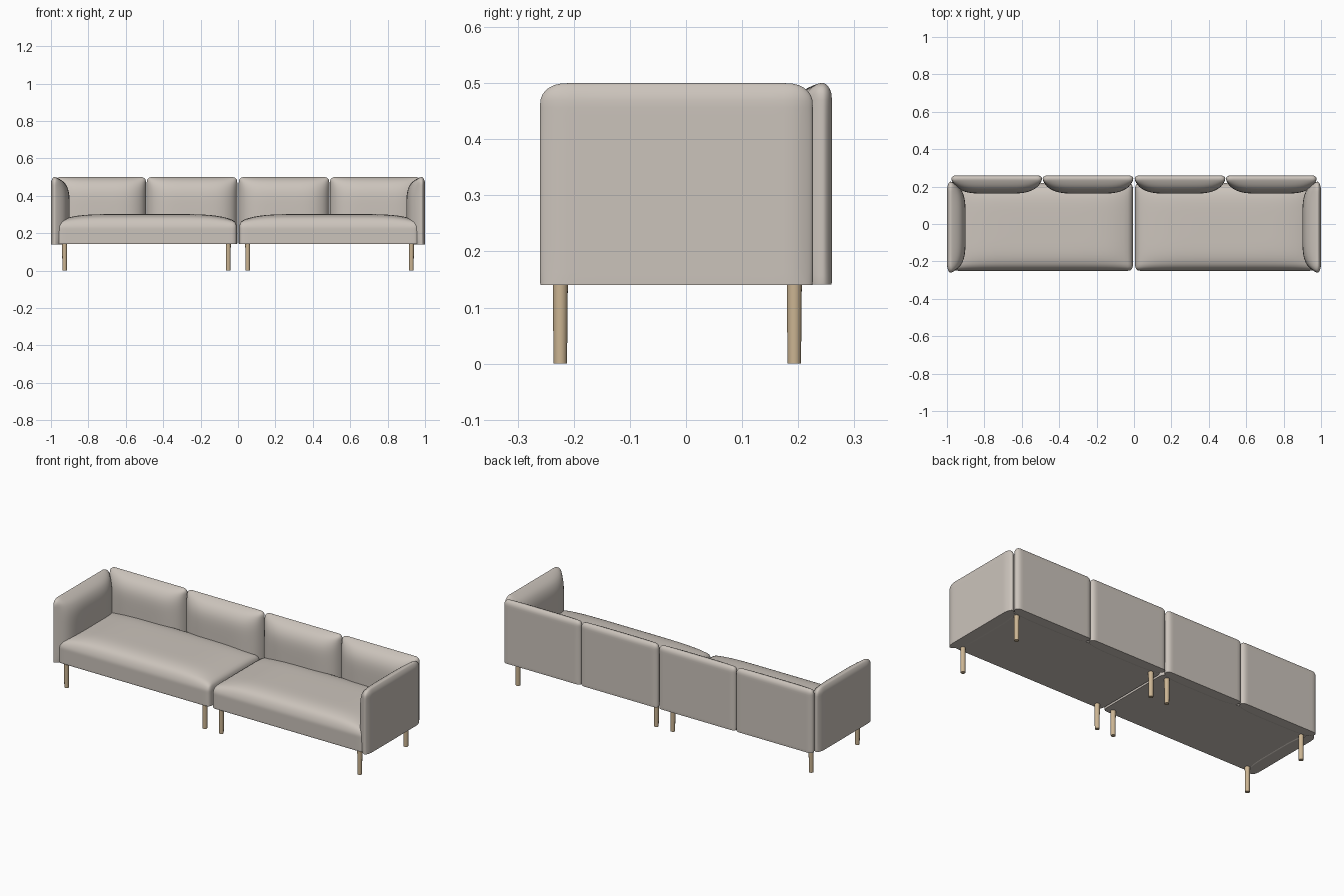
import bpy, bmesh, math
from mathutils import Vector

cube = bpy.data.objects.get("Cube")
if cube:
    bpy.data.objects.remove(cube, do_unlink=True)


def material(name, rgb):
    m = bpy.data.materials.new(name)
    m.use_nodes = True
    m.diffuse_color = (*rgb, 1)
    m.node_tree.nodes["Principled BSDF"].inputs["Base Color"].default_value = (*rgb, 1)
    return m


fabric = material("warm grey fabric", (0.60, 0.55, 0.50))
wood = material("pale oak", (0.60, 0.46, 0.29))


def finish(bm, name, mat, angle):
    bmesh.ops.recalc_face_normals(bm, faces=bm.faces)
    mesh = bpy.data.meshes.new(name)
    bm.to_mesh(mesh)
    bm.free()
    mesh.materials.append(mat)
    obj = bpy.data.objects.new(name, mesh)
    bpy.context.collection.objects.link(obj)
    bpy.ops.object.select_all(action="DESELECT")
    obj.select_set(True)
    bpy.context.view_layer.objects.active = obj
    bpy.ops.object.shade_smooth_by_angle(angle=math.radians(angle))


def cushion(name, lo, hi, radii, axis, puff, power):
    """Rounded box with a flat base, swollen along one axis on one side."""
    lo, hi, r = Vector(lo), Vector(hi), Vector(radii)
    base = lo.z
    lo.z -= r.z
    mid, half = (lo + hi) / 2, (hi - lo) / 2
    bm = bmesh.new()
    bmesh.ops.create_cube(bm, size=2)
    bmesh.ops.subdivide_edges(bm, edges=bm.edges[:], cuts=27, use_grid_fill=True)
    for v in bm.verts:
        # crowd the grid towards the edges, then round the corners
        p = Vector([math.sin(c * math.pi / 2) * h for c, h in zip(v.co, half)])
        core = Vector([max(-(h - q), min(h - q, c)) for c, h, q in zip(p, half, r)])
        d = Vector([(a - b) / q for a, b, q in zip(p, core, r)])
        if d.length > 1e-6:
            d.normalize()
            p = core + Vector([a * q for a, q in zip(d, r)])
        # swell the soft side
        u = [c / h for c, h in zip(p, half)]
        side = 1 if puff > 0 else -1
        weight = max(0, (1 + side * u[axis]) / 2)
        for i in range(3):
            if i != axis:
                weight *= 1 - min(1, abs(u[i])) ** power
        p[axis] += puff * weight
        p += mid
        p.z = max(p.z, base)
        v.co = p
    finish(bm, name, fabric, 50)


def leg(name, x, y):
    bm = bmesh.new()
    bmesh.ops.create_cone(bm, cap_ends=True, segments=20, radius1=0.012,
                          radius2=0.0135, depth=0.15)
    bmesh.ops.translate(bm, verts=bm.verts, vec=(x, y, 0.075))
    finish(bm, name, wood, 40)


def span(s, a, b):
    return sorted((s * a, s * b))


for s, label in ((1, "left"), (-1, "right")):
    # seat
    x0, x1 = span(s, 0.006, 0.968)
    cushion(label + "_seat", (x0, -0.25, 0.142), (x1, 0.22, 0.26),
            (0.02, 0.03, 0.035), 2, 0.042, 6)
    # arm
    x0, x1 = span(s, 0.962, 1.0)
    cushion(label + "_arm", (x0, -0.26, 0.14), (x1, 0.226, 0.5),
            (0.018, 0.045, 0.035), 0, -s * 0.062, 5)
    # back cushions
    for a, b, part in ((0.004, 0.488, "inner"), (0.492, 0.976, "outer")):
        x0, x1 = span(s, a, b)
        cushion(f"{label}_{part}_back", (x0, 0.224, 0.141), (x1, 0.26, 0.5),
                (0.025, 0.017, 0.025), 1, -0.062, 5)
    # legs
    for x, row in ((0.052, "inner"), (0.927, "outer")):
        for y, end in ((-0.224, "front"), (0.193, "back")):
            leg(f"{label}_{row}_{end}_leg", s * x, y)
